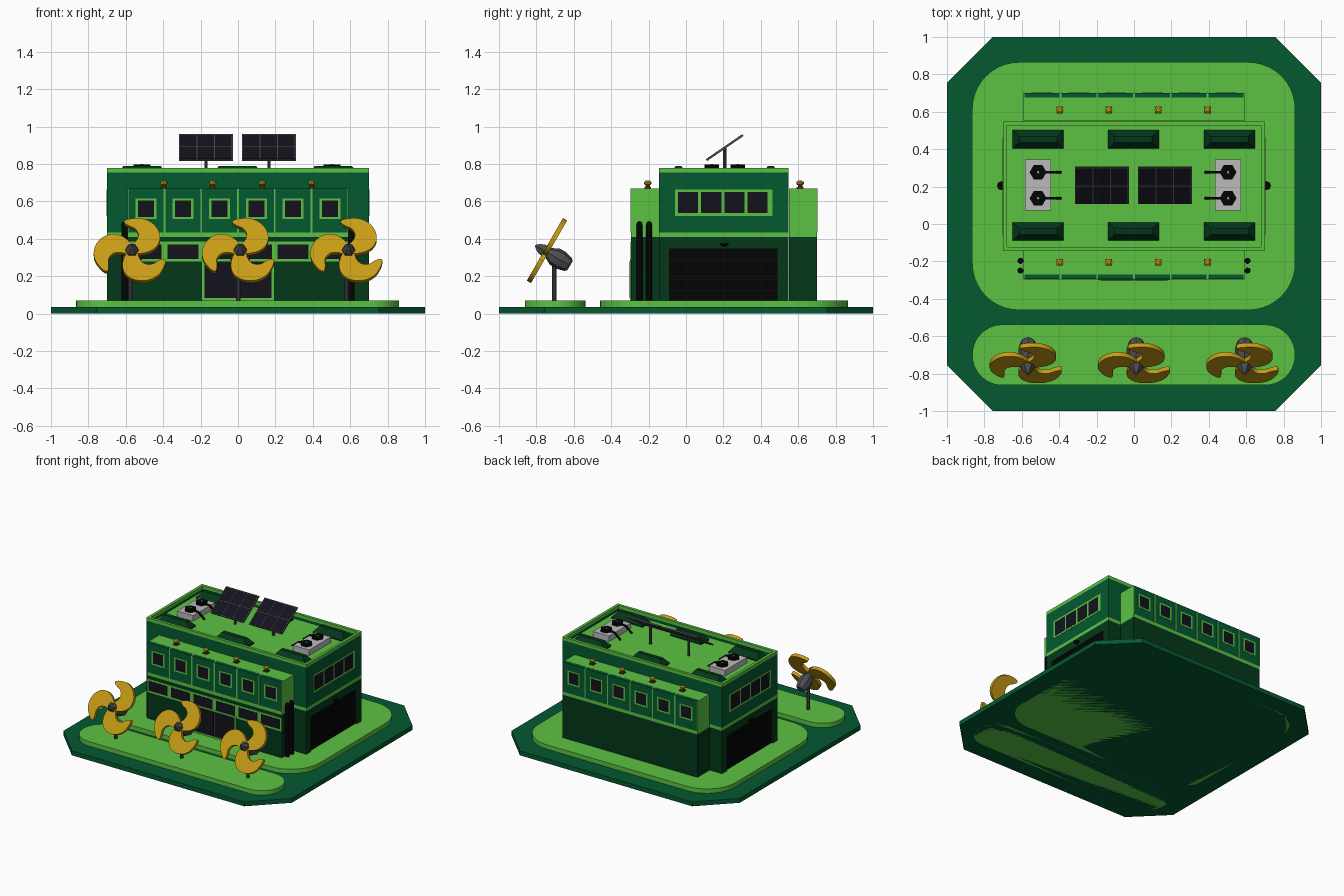
import bpy, bmesh
from math import sin, cos, pi, radians
from mathutils import Matrix, Vector

if "Cube" in bpy.data.objects:
    bpy.data.objects.remove(bpy.data.objects["Cube"])

def mat(name, r, g, b):
    m = bpy.data.materials.new(name)
    m.diffuse_color = (r, g, b, 1)
    m.use_nodes = True
    m.node_tree.nodes["Principled BSDF"].inputs["Base Color"].default_value = m.diffuse_color
    return m

GREEN = mat("mid_green", .001, .1, .03)
LIGHT = mat("light_green", .107, .54, .055)
DARK = mat("dark_green", .001, .039, .01)
BLACK = mat("black", .001, .001, .001)
GLASS = mat("dark_glass", .007, .006, .012)
GOLD = mat("gold", .57, .33, .008)
METAL = mat("dark_metal", .075, .075, .075)
GREY = mat("light_grey", .5, .5, .5)
BROWN = mat("brown", .09, .04, .01)
I = Matrix.Identity(4)

def loft(name, rings, m, M=I, caps="bt"):
    """Solid through equal-length point rings; caps picks bottom and top lids."""
    bm = bmesh.new()
    vs = [[bm.verts.new(M @ Vector(p)) for p in r] for r in rings]
    n = len(vs[0])
    for a, b in zip(vs, vs[1:]):
        for i in range(n):
            bm.faces.new((a[i], a[(i + 1) % n], b[(i + 1) % n], b[i]))
    if "b" in caps:
        bm.faces.new(vs[0])
    if "t" in caps:
        bm.faces.new(vs[-1])
    bmesh.ops.recalc_face_normals(bm, faces=bm.faces)
    me = bpy.data.meshes.new(name)
    bm.to_mesh(me)
    bm.free()
    me.materials.append(m)
    ob = bpy.data.objects.new(name, me)
    bpy.context.collection.objects.link(ob)
    return ob

def prism(name, pts, z0, z1, m, M=I, caps="bt"):
    return loft(name, [[(x, y, z) for x, y in pts] for z in (z0, z1)], m, M, caps)

def box(name, x0, x1, y0, y1, z0, z1, m, M=I, caps="bt"):
    x0, x1, y0, y1 = min(x0, x1), max(x0, x1), min(y0, y1), max(y0, y1)
    return prism(name, [(x0, y0), (x1, y0), (x1, y1), (x0, y1)], z0, z1, m, M, caps)

def lathe(name, prof, n, m, M=I):
    return loft(name, [[(r * cos(2 * pi * i / n), r * sin(2 * pi * i / n), z)
                        for i in range(n)] for r, z in prof], m, M)

def at(x, y, z):
    return Matrix.Translation((x, y, z))

def rounded(x0, x1, y0, y1, r, n=10):
    pts = []
    for k, (cx, cy) in enumerate([(x1 - r, y1 - r), (x0 + r, y1 - r), (x0 + r, y0 + r), (x1 - r, y0 + r)]):
        for i in range(n + 1):
            a = pi / 2 * (k + i / n)
            pts.append((cx + r * cos(a), cy + r * sin(a)))
    return pts

def chaikin(pts, times=2):
    for _ in range(times):
        out = []
        for (ax, ay), (bx, by) in zip(pts, pts[1:] + pts[:1]):
            out += [(ax * .75 + bx * .25, ay * .75 + by * .25), (ax * .25 + bx * .75, ay * .25 + by * .75)]
        pts = out
    return pts

# ground plate and lawns
c = .755
prism("ground_plate", [(c, -1), (1, -c), (1, c), (c, 1), (-c, 1), (-1, c), (-1, -c), (-c, -1)], 0, .035, GREEN)
prism("building_lawn", rounded(-.865, .862, -.46, .865, .25), 0, .07, LIGHT)
prism("turbine_lawn", rounded(-.865, .862, -.862, -.538, .161), 0, .07, LIGHT)

# main block as open shells, ground floor stepped in at both ends for the garage doors
Y0, Y1 = -.145, .548
G0, G1 = -.087, .487
box("lower_walls", -.685, .685, Y0, Y1, .07, .41, DARK, caps="")
for s in (-1, 1):
    box("garage_wall_front", s * .685, s * .7, Y0, G0, .07, .41, DARK)
    box("garage_wall_back", s * .685, s * .7, G1, Y1, .07, .41, DARK)
    box("garage_lintel", s * .685, s * .7, G0, G1, .345, .41, DARK)
box("floor_band", -.7, .7, Y0, Y1, .41, .435, LIGHT, caps="")
box("upper_walls", -.7, .7, Y0, Y1, .435, .725, GREEN, caps="")
box("roof_floor", -.69, .69, Y0 + .01, Y1 - .01, .725, .735, LIGHT, caps="t")
for z0, z1, m, t, nm in ((.725, .755, GREEN, .02, "parapet"), (.755, .78, LIGHT, .022, "parapet_cap")):
    for s in (-1, 1):
        box(nm + "_side", s * .7, s * (.7 - t), Y0, Y1, z0, z1, m)
    box(nm + "_front", -.7, .7, Y0, Y0 + t, z0, z1, m)
    box(nm + "_back", -.7, .7, Y1 - t, Y1, z0, z1, m)

# front and back wings, back one mirrored about y = 0.2025
W = 1.18 / 6
for side, f in (("front", lambda y: y), ("back", lambda y: .405 - y)):
    def wbox(name, x0, x1, y0, y1, z0, z1, m, caps="bt"):
        box(side + "_" + name, x0, x1, f(y0), f(y1), z0, z1, m, caps=caps)
    wbox("wing_base", -.59, .59, -.295, Y0, .07, .41, DARK, "")
    wbox("wing_band", -.59, .59, -.295, Y0, .41, .435, LIGHT, "")
    wbox("wing_upper", -.59, .59, -.27, Y0, .435, .67, LIGHT, "t")
    for i in range(6):
        x = -.59 + W * (i + .5)
        wbox("wing_panel", x - W / 2 + .005, x + W / 2 - .005, -.295, -.27, .435, .669, GREEN)
        wbox("window_frame", x - .056, x + .056, -.297, -.294, .505, .617, LIGHT)
        wbox("window_glass", x - .043, x + .043, -.298, -.294, .517, .605, GLASS)
    for i in range(7):
        x = -.59 + W * i
        wbox("wing_fin", max(x - .005, -.59), min(x + .005, .59), -.297, -.27, .435, .67, LIGHT)
    # beacon lamps
    for x in (-.397, -.135, .13, .393):
        M = at(x, f(-.205), .67)
        box("beacon_base", -.018, .018, -.018, .018, 0, .008, BROWN, M)
        lathe("beacon_stem", [(.012, .008), (.012, .022)], 8, BROWN, M)
        lathe("beacon_lamp", [(.014, .018), (.02, .024), (.02, .034), (.01, .041)], 8, GOLD, M)

# ground floor windows and entrance
for i in range(6):
    x = -.59 + W * (i + .5)
    box("low_window_frame", x - W / 2, x + W / 2, -.297, -.294, .278, .385, LIGHT)
    box("low_window_glass", x - .083, x + .083, -.298, -.294, .293, .37, GLASS)
box("entrance_frame", -.193, .193, -.299, -.294, .07, .29, LIGHT)
for s in (-1, 1):
    box("entrance_door", s * .003, s * .18, -.301, -.294, .083, .278, GLASS)

# gable ends: garage door, lamp, window strip, drain pipes
for s in (-1, 1):
    box("garage_door", s * .684, s * .688, G0, G1, .07, .345, BLACK)
    for i in range(1, 5):
        box("garage_rib", s * .686, s * .689, G0, G1, .07 + i * .055, .072 + i * .055, GLASS)
    lathe("garage_lamp", [(.006, -.01), (.018, -.002), (.024, .008)], 8, BLACK, at(s * .709, .205, .368))
    box("side_window_frame", s * .698, s * .702, -.06, .462, .523, .665, LIGHT)
    for i in range(4):
        y = -.043 + i * .124
        box("side_window_glass", s * .698, s * .703, y, y + .108, .537, .651, GLASS)
    for y in (-.197, -.249):
        lathe("drain_pipe", [(.016, .07), (.016, .475), (.012, .488), (.004, .493)], 12, BLACK, at(s * .607, y, 0))

# roof hips
for x in (-.513, -.003, .51):
    for y in (-.04, .453):
        rings = [[(x + sx * a, y + sy * b, z) for sx, sy in ((-1, -1), (1, -1), (1, 1), (-1, 1))]
                 for a, b, z in ((.136, .049, .735), (.136, .049, .745), (.1, .016, .789))]
        loft("roof_hip", rings, DARK, caps="t")

# air conditioners
for s in (-1, 1):
    x = s * .508 - .005
    box("cooler_box", x - .07, x + .07, .072, .345, .735, .779, GREY, caps="t")
    for y in (.138, .277):
        M = at(x, y, 0)
        lathe("cooler_fan", [(.045, .778), (.045, .797)], 6, BLACK, M)
        lathe("fan_hub", [(.007, .796), (.007, .799)], 6, LIGHT, M)
        # sloping pipe from the fan down to the roof
        loft("cooler_pipe", [[(-s * px, dy, pz + dz) for dy, dz in ((-.006, -.006), (.006, -.006), (.006, .006), (-.006, .006))]
                             for px, pz in ((0, .785), (.07, .782), (.125, .738))], BLACK, M)

# solar panels
for x in (-.171, .166):
    lathe("solar_post", [(.009, .73), (.009, .885)], 10, METAL, at(x, .207, 0))
    M = at(x, .207, .888) @ Matrix.Rotation(radians(34.5), 4, 'X')
    box("solar_panel", -.144, .144, -.119, .119, -.006, .005, METAL, M)
    for i in range(3):
        for j in range(2):
            a, b = -.139 + i * .0935, -.114 + j * .1155
            box("solar_cell", a, a + .089, b, b + .111, .004, .006, GLASS, M)

# wind turbines, rotor tilted back 30 degrees
BLADE = chaikin([(-.052, .184), (-.02, .198), (.05, .205), (.113, .17), (.148, .107), (.142, .045),
                 (.1, 0), (.03, -.02), (-.008, -.012), (-.01, .03), (.02, .06), (.033, .1),
                 (.012, .138), (-.025, .15), (-.055, .17)])
for x in (-.567, .012, .591):
    lathe("turbine_post", [(.012, .07), (.012, .31)], 10, METAL, at(x - .01, -.705, 0))
    M = at(x, -.747, .331) @ Matrix.Rotation(radians(60), 4, 'X')
    for k in range(3):
        prism("turbine_blade", BLADE, -.013, .013, GOLD, M @ Matrix.Rotation(-2 * pi / 3 * k - .06, 4, 'Z'))
    lathe("turbine_spinner", [(.036, .01), (.034, .028), (.02, .052), (.004, .068)], 6, METAL, M)
    lathe("turbine_nacelle", [(.028, -.01), (.05, -.05), (.052, -.09), (.04, -.135), (.028, -.147)], 8, METAL, M)
